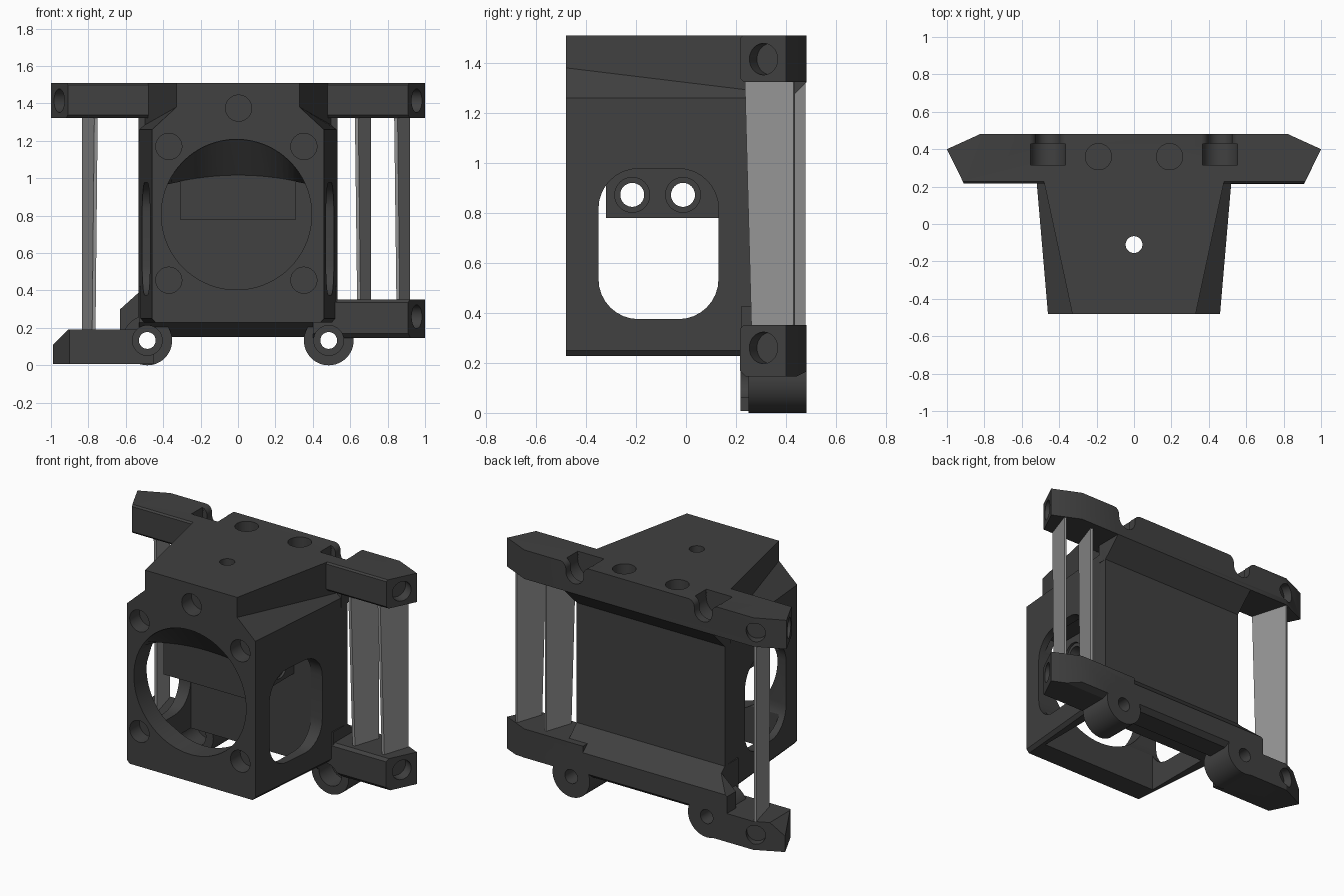
import bpy, bmesh, math
from mathutils import Vector, Matrix

if "Cube" in bpy.data.objects:
    bpy.data.objects.remove(bpy.data.objects["Cube"])


def material(name, v):
    m = bpy.data.materials.new(name)
    m.diffuse_color = (v, v, v, 1)
    m.use_nodes = True
    m.node_tree.nodes["Principled BSDF"].inputs["Base Color"].default_value = m.diffuse_color
    return m


DARK = material("charcoal plastic", 0.052)
GREY = material("light grey plastic", 0.30)


def finish(name, bm, mat=DARK):
    bmesh.ops.recalc_face_normals(bm, faces=bm.faces[:])
    me = bpy.data.meshes.new(name)
    bm.to_mesh(me)
    bm.free()
    ob = bpy.data.objects.new(name, me)
    bpy.context.collection.objects.link(ob)
    me.materials.append(mat)
    return ob


def loft(name, a, b, mat=DARK):
    """Solid between two matching rings of points."""
    bm = bmesh.new()
    va = [bm.verts.new(p) for p in a]
    vb = [bm.verts.new(p) for p in b]
    n = len(va)
    bm.faces.new(va)
    bm.faces.new(vb[::-1])
    for i in range(n):
        j = (i + 1) % n
        bm.faces.new((va[i], vb[i], vb[j], va[j]))
    return finish(name, bm, mat)


def prism(name, pts, axis, lo, hi, mat=DARK):
    """Extrude a 2D profile along x, y or z."""
    def place(p, t):
        return {"x": (t, p[0], p[1]), "y": (p[0], t, p[1]), "z": (p[0], p[1], t)}[axis]
    return loft(name, [place(p, lo) for p in pts], [place(p, hi) for p in pts], mat)


def box(name, x0, x1, y0, y1, z0, z1):
    return prism(name, [(x0, y0), (x1, y0), (x1, y1), (x0, y1)], "z", z0, z1)


def rod(name, p, q, r, seg=32):
    p, q = Vector(p), Vector(q)
    d = q - p
    rot = Vector((0, 0, 1)).rotation_difference(d).to_matrix().to_4x4()
    bm = bmesh.new()
    bmesh.ops.create_cone(bm, cap_ends=True, segments=seg, radius1=r, radius2=r,
                          depth=d.length, matrix=Matrix.Translation((p + q) / 2) @ rot)
    return finish(name, bm)


def arc(cx, cy, r, a0, a1, n=8):
    return [(cx + r * math.cos(math.radians(a0 + (a1 - a0) * k / n)),
             cy + r * math.sin(math.radians(a0 + (a1 - a0) * k / n))) for k in range(n + 1)]


def trim(ob, co, no):
    """Slice off everything on the normal side of a plane."""
    bm = bmesh.new()
    bm.from_mesh(ob.data)
    bmesh.ops.bisect_plane(bm, geom=bm.verts[:] + bm.edges[:] + bm.faces[:],
                           plane_co=co, plane_no=no, clear_outer=True)
    bmesh.ops.holes_fill(bm, edges=[e for e in bm.edges if e.is_boundary])
    bmesh.ops.recalc_face_normals(bm, faces=bm.faces[:])
    bm.to_mesh(ob.data)
    bm.free()


def boolean(ob, tools, op):
    bpy.context.view_layer.objects.active = ob
    for t in tools:
        m = ob.modifiers.new("cut", "BOOLEAN")
        m.operation, m.solver, m.object = op, "EXACT", t
        bpy.ops.object.modifier_apply(modifier=m.name)
        bpy.data.objects.remove(t)


# tapered housing with a narrowing shoulder at the top
def section(y, half, shoulder, zs):
    right = [(half, 0.25), (half, 1.26), (shoulder, zs), (shoulder, 1.51)]
    pts = [(half - 0.02, 0.228)] + right
    return [(x, y, z) for x, z in pts] + [(-x, y, z) for x, z in pts[::-1]]


housing = loft("housing", section(-0.48, 0.46, 0.33, 1.38), section(0.36, 0.532, 0.51, 1.278))

# open-bottomed cavity, fan opening and rounded side windows
win = (arc(-0.03, 0.817, 0.16, 0, 90) + arc(-0.19, 0.817, 0.16, 90, 180)
       + arc(-0.19, 0.535, 0.16, 180, 270) + arc(-0.03, 0.535, 0.16, 270, 360))
boolean(housing, [
    box("cavity", -0.43, 0.43, -0.335, 0.131, 0.1, 0.985),
    rod("fan_opening", (-0.008, -0.6, 0.806), (-0.008, -0.32, 0.806), 0.402, 72),
    prism("windows", win, "x", -0.8, 0.8)], "DIFFERENCE")

# inner mounting block and curved sloping ceiling behind the fan opening
block = prism("inner_block", [(-0.32, 0.78), (0.2, 0.78), (0.2, 1.2), (-0.32, 1.2)], "x", -0.31, 0.31)
for y in (-0.215, -0.012):
    cuts = [rod("bore", (-0.5, y, 0.872), (0.5, y, 0.872), 0.048)]
    cuts += [rod("ring", (s * 0.295, y, 0.872), (s * 0.4, y, 0.872), 0.07) for s in (-1, 1)]
    boolean(block, cuts, "DIFFERENCE")
crown = arc(-0.008, 0.806, 0.404, 155, 25, 24)
ceiling = loft("ceiling",
               [(x, -0.465, z) for x, z in crown] + [(0.38, -0.465, 1.24), (-0.39, -0.465, 1.24)],
               [(x, -0.315, 1.01 - 0.3 * x * x) for x, z in crown]
               + [(0.38, -0.315, 1.24), (-0.39, -0.315, 1.24)])

# top crossbar with pointed ends
plan = [(1, 0.40), (0.82, 0.482), (-0.82, 0.482), (-1, 0.40), (-0.91, 0.217), (0.91, 0.217)]
top_bar = prism("top_bar", plan, "z", 1.323, 1.51)
trim(top_bar, (0, 0.217, 1.338), (0, -1, -1))
trim(top_bar, (0, 0.217, 1.50), (0, -1, 1))
top_fillet = prism("top_fillet", [(0.482, 1.34), (0.482, 1.323), (0.36, 1.2), (0.3, 1.2), (0.3, 1.34)],
                   "x", -0.531, 0.531)

# lower bars: right arm, centre beam, dropped left arm and its step
right_arm = prism("right_arm", [(1, 0.40), (0.82, 0.482), (0.4, 0.482), (0.4, 0.215), (0.91, 0.215)],
                  "z", 0.145, 0.352)
trim(right_arm, (0, 0.44, 0.145), (0, 0.5, -1))
trim(right_arm, (0, 0.215, 0.17), (0, -1, -1))
trim(right_arm, (0, 0.215, 0.335), (0, -1, 1))
beam = prism("centre_beam", [(0.22, 0.23), (0.31, 0.152), (0.45, 0.152), (0.482, 0.18), (0.482, 0.31),
                             (0.36, 0.425), (0.22, 0.425)], "x", -0.53, 0.53)
left_arm = prism("left_arm", [(-0.99, 0.40), (-0.82, 0.482), (-0.45, 0.482), (-0.45, 0.217), (-0.90, 0.217)],
                 "z", 0.008, 0.192)
trim(left_arm, (-0.95, 0, 0.15), (-1, 0, 1))
step = prism("left_step", [(-0.63, 0.15), (-0.63, 0.30), (-0.53, 0.39), (-0.4, 0.39), (-0.4, 0.15)],
             "y", 0.39, 0.482)
trim(step, (0, 0.482, 0.31), (0, 0.115, 0.122))
bosses = [rod("boss", (s * 0.485, 0.25, 0.133), (s * 0.485, 0.482, 0.133), 0.133, 48) for s in (-1, 1)]
boolean(housing, [block, ceiling, top_bar, top_fillet, right_arm, beam, left_arm, step] + bosses, "UNION")

# screw holes
cuts = [rod("vent", (0, -0.11, 0.7), (0, -0.11, 1.6), 0.045),
        rod("front_top_hole", (0.003, -0.6, 1.375), (0.003, -0.38, 1.375), 0.07)]
for s in (-1, 1):
    cuts += [rod("front_hole", (s * 0.361 - 0.009, -0.6, z), (s * 0.361 - 0.009, -0.38, z), 0.07)
             for z in (0.455, 1.17)]
    cuts.append(rod("top_hole", (s * 0.19, 0.36, 1.40), (s * 0.19, 0.36, 1.6), 0.07))
    # screw pockets open to the top and rear of the crossbar, with rounded shoulders
    x, r = s * 0.46, 0.045
    w = 0.063
    flare = (arc(w + r, 1.511 - r, r, 180, 90) + [(w + r, 1.6), (-w - r, 1.6)]
             + arc(-w - r, 1.511 - r, r, 90, 0))
    cuts += [rod("head_pocket", (x, 0.315, 1.46), (x, 0.43, 1.46), 0.095),
             box("head_slot", x - 0.094, x + 0.094, 0.316, 0.429, 1.46, 1.6),
             rod("shank", (x, 0.4, 1.45), (x, 0.6, 1.45), w),
             prism("shank_slot", [(x + px, pz) for px, pz in flare] + [(x - w, 1.45), (x + w, 1.45)],
                   "y", 0.428, 0.6)]
    # lower boss counterbores
    b = s * 0.485
    cuts += [rod("boss_bore", (b, 0.2, 0.133), (b, 0.38, 0.133), 0.08),
             rod("boss_hole", (b, 0.3, 0.133), (b, 0.6, 0.133), 0.045)]
# holes in the angled bar ends
for s, z in ((1, 1.415), (1, 0.26), (-1, 1.415)):
    cuts.append(rod("end_hole", (s * 1.04, 0.268, z), (s * 0.895, 0.34, z), 0.063))
for z in (1.415, 0.105):
    cuts.append(rod("rear_hole", (-0.87, 0.565, z), (-0.81, 0.43, z), 0.06))
boolean(housing, cuts, "DIFFERENCE")

bpy.ops.object.select_all(action="DESELECT")
housing.select_set(True)
bpy.context.view_layer.objects.active = housing
bpy.ops.object.shade_smooth_by_angle(angle=math.radians(25))


# thin angled upright vanes, narrowing toward the bottom
def vane(name, s, x, z0, back):
    def ring(z, front, dx):
        pts = [(x + dx, front), (x + 0.018 + dx, front), (x + 0.085, back - 0.005), (x + 0.07, back)]
        return [(s * px, py, z) for px, py in pts]
    loft(name, ring(z0, 0.262, 0.012), ring(1.34, 0.235, 0), GREY)


vane("inner_right_vane", 1, 0.625, 0.33, 0.435)
vane("outer_right_vane", 1, 0.835, 0.33, 0.435)
vane("left_vane", -1, 0.75, 0.17, 0.478)
